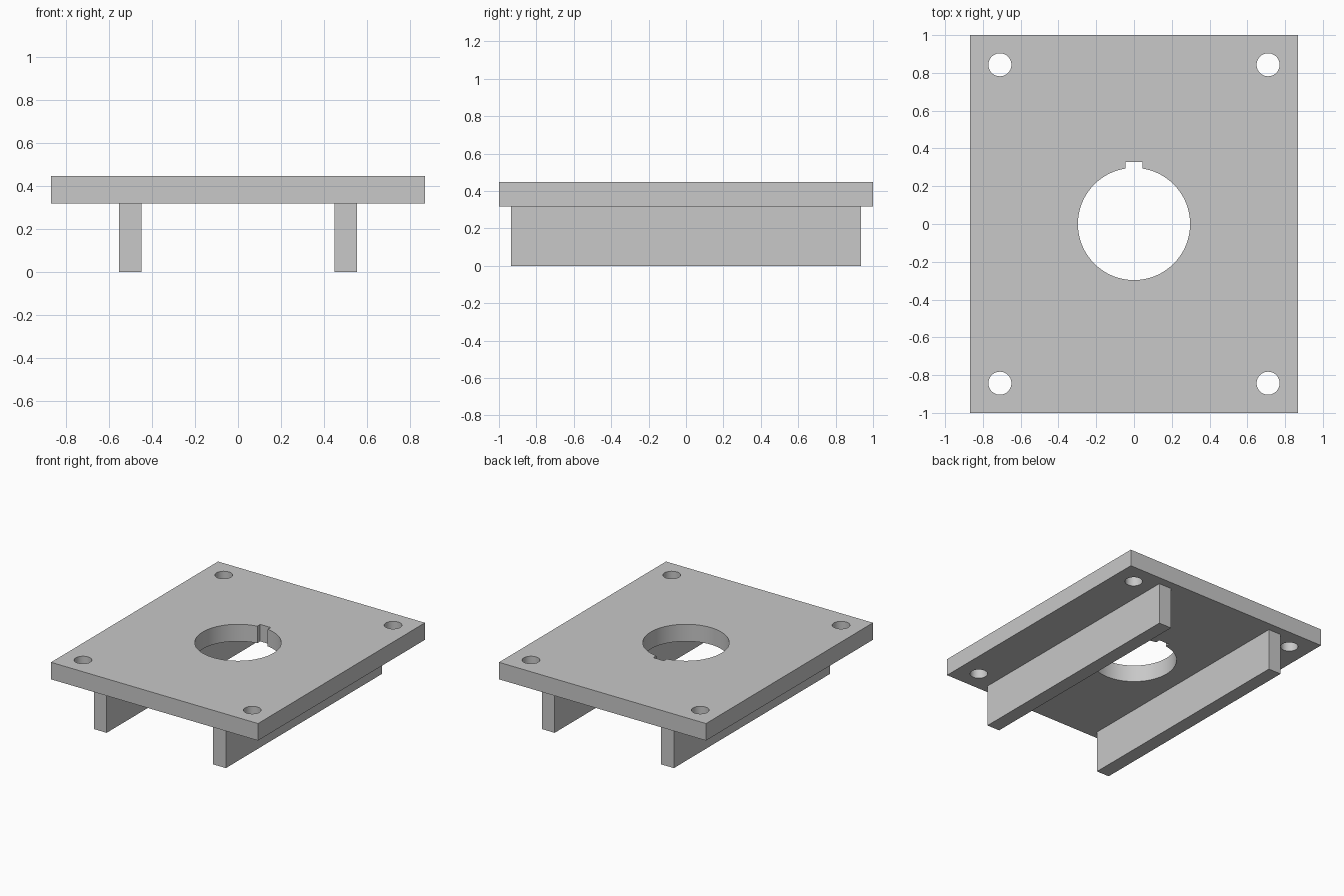
import bpy

# Remove the default cube
cube = bpy.data.objects.get("Cube")
if cube:
    bpy.data.objects.remove(cube, do_unlink=True)

# Overall sizes
HALF_X = 0.868
PLATE_Z0, PLATE_Z1 = 0.318, 0.447
HOLE_X, HOLE_Y, HOLE_R = 0.71, 0.843, 0.061
BORE_R = 0.297
KEY_HALF, KEY_TOP = 0.044, 0.329
RAIL_X, RAIL_W, RAIL_HALF_Y = 0.5, 0.106, 0.935

# Single grey material
grey = bpy.data.materials.new("grey_metal")
grey.use_nodes = True
colour = (0.58, 0.58, 0.58, 1)
grey.diffuse_color = colour
grey.node_tree.nodes["Principled BSDF"].inputs["Base Color"].default_value = colour


def box(name, x, y, z):
    """Box spanning three (low, high) ranges."""
    bpy.ops.mesh.primitive_cube_add(size=1, location=[sum(r) / 2 for r in (x, y, z)])
    ob = bpy.context.object
    ob.name = name
    ob.scale = [r[1] - r[0] for r in (x, y, z)]
    bpy.ops.object.transform_apply(location=False, rotation=False, scale=True)
    ob.data.materials.append(grey)
    return ob


def drill(name, x, y, radius, sides):
    """Vertical cylinder cutter passing right through the plate."""
    bpy.ops.mesh.primitive_cylinder_add(
        vertices=sides, radius=radius, depth=0.5,
        location=(x, y, (PLATE_Z0 + PLATE_Z1) / 2))
    ob = bpy.context.object
    ob.name = name
    ob.data.materials.append(grey)
    return ob


# Top plate
plate = box("top_plate", (-HALF_X, HALF_X), (-1, 1), (PLATE_Z0, PLATE_Z1))

# Cutters: central bore, keyway slot and corner bolt holes
cutters = [
    drill("bore_cutter", 0, 0, BORE_R, 72),
    box("keyway_cutter", (-KEY_HALF, KEY_HALF), (0, KEY_TOP), (0.2, 0.6)),
]
for sx in (-1, 1):
    for sy in (-1, 1):
        cutters.append(drill("bolt_hole_cutter", sx * HOLE_X, sy * HOLE_Y, HOLE_R, 40))

# Cut the openings, then discard the cutters
bpy.ops.object.select_all(action="DESELECT")
plate.select_set(True)
bpy.context.view_layer.objects.active = plate
for cutter in cutters:
    cutter.hide_render = True
    mod = plate.modifiers.new("opening", "BOOLEAN")
    mod.operation = "DIFFERENCE"
    mod.solver = "EXACT"
    mod.object = cutter
    bpy.ops.object.modifier_apply(modifier=mod.name)
for cutter in cutters:
    bpy.data.objects.remove(cutter, do_unlink=True)
bpy.ops.object.shade_smooth_by_angle()

# Support rails under the plate
for side, name in ((-1, "right_rail"), (1, "left_rail")):
    cx = side * RAIL_X
    box(name, (cx - RAIL_W / 2, cx + RAIL_W / 2),
        (-RAIL_HALF_Y, RAIL_HALF_Y), (0, PLATE_Z0))
